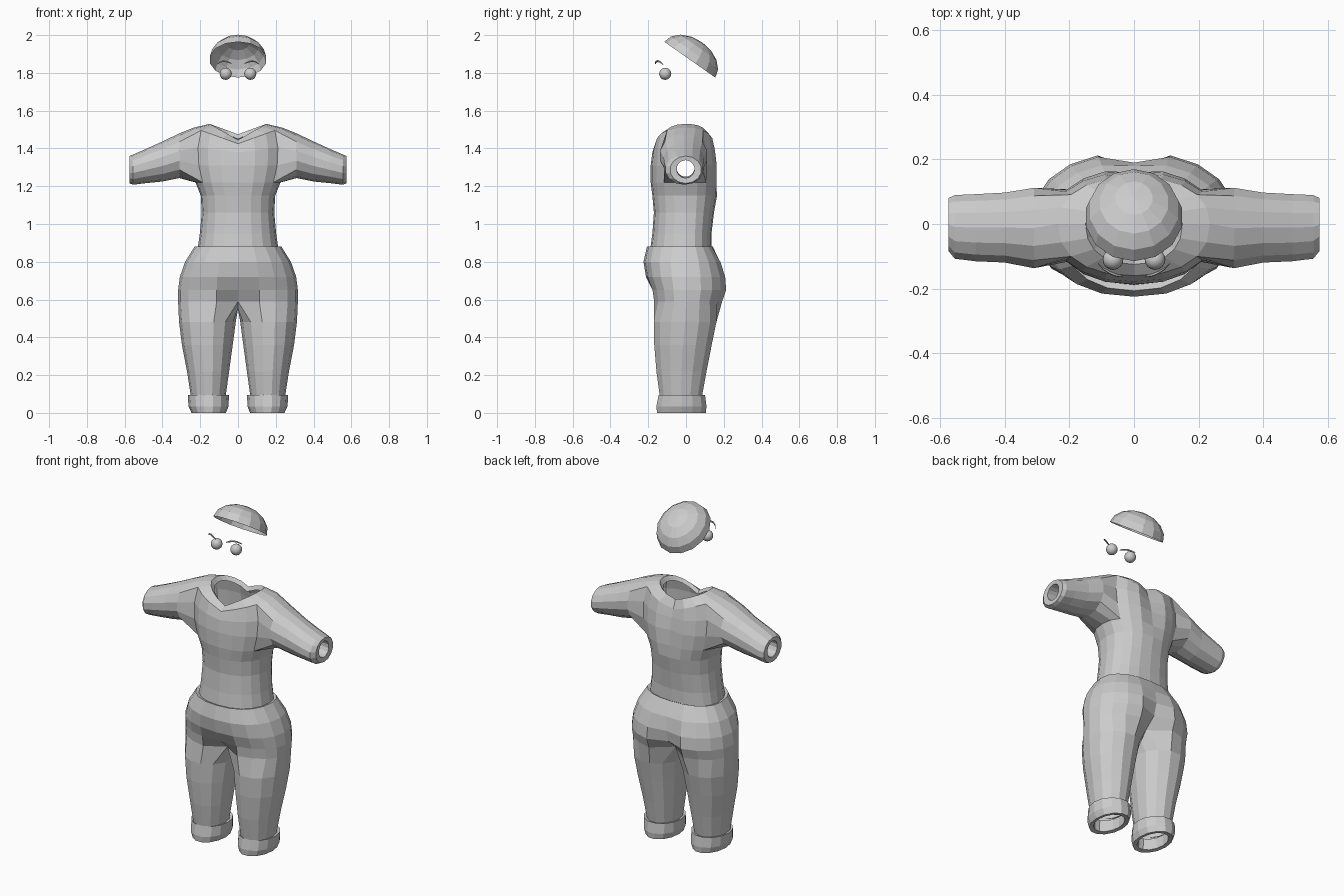
import bpy, bmesh
from math import sin, cos, radians, pi
from mathutils import Matrix, Vector

if "Cube" in bpy.data.objects:
    bpy.data.objects.remove(bpy.data.objects["Cube"])


def finish(name, bm, mirror=False):
    bmesh.ops.recalc_face_normals(bm, faces=bm.faces)
    me = bpy.data.meshes.new(name)
    bm.to_mesh(me)
    bm.free()
    ob = bpy.data.objects.new(name, me)
    bpy.context.collection.objects.link(ob)
    if mirror:
        ob.modifiers.new("Mirror", 'MIRROR').merge_threshold = 0.002
    return ob


def half_ring(bm, z, rx, front, back, front_mid=None, back_mid=None, lift=0, z_back=None):
    """Eleven points from front centre round the +x side to back centre."""
    ring = []
    for i in range(11):
        a = radians(-90 + 18 * i)
        c, s = max(cos(a), 0) ** 0.88, sin(a)
        y = (back if s > 0 else -front) * abs(s) ** 0.88 * (1 if s > 0 else -1)
        if i == 0 and front_mid is not None:
            y = front_mid
        if i == 10 and back_mid is not None:
            y = back_mid
        zz = z_back if z_back is not None and s > 0.1 else z
        top = z + lift
        ring.append(bm.verts.new((0 if i in (0, 10) else rx * c, y, zz + (top - zz) * c)))
    return ring


def oval(bm, n, start, place, u0, u1, v0, v1):
    """Closed n-sided ring; place() turns the 2D point into 3D."""
    cu, cv, ru, rv = (u0 + u1) / 2, (v0 + v1) / 2, (u1 - u0) / 2, (v1 - v0) / 2
    return [bm.verts.new(place(cu + ru * cos(start + 2 * pi * k / n),
                               cv + rv * sin(start + 2 * pi * k / n))) for k in range(n)]


def skin(bm, a, b, closed=False, skip=()):
    n = len(a)
    for i in range(n if closed else n - 1):
        if i not in skip:
            j = (i + 1) % n
            bm.faces.new((a[i], a[j], b[j], b[i]))


# Shirt: torso rings, hem to neck, with an armhole left open for the sleeve
bm = bmesh.new()
torso = [
    half_ring(bm, 0.86, 0.215, -0.19, 0.135),
    half_ring(bm, 0.95, 0.202, -0.178, 0.135),
    half_ring(bm, 1.06, 0.192, -0.17, 0.148),
    half_ring(bm, 1.15, 0.197, -0.178, 0.164),
    half_ring(bm, 1.22, 0.225, -0.187, 0.17, back_mid=0.16),
    half_ring(bm, 1.31, 0.25, -0.187, 0.17, back_mid=0.15),
    half_ring(bm, 1.38, 0.255, -0.178, 0.16, back_mid=0.135, lift=0.03),
    half_ring(bm, 1.425, 0.235, -0.16, 0.145, back_mid=0.12, lift=0.085),
    half_ring(bm, 1.445, 0.15, -0.125, 0.11, back_mid=0.1, lift=0.085, z_back=1.475),
    half_ring(bm, 1.425, 0.132, -0.11, 0.095, back_mid=0.085, lift=0.08, z_back=1.45),
]
for r in range(len(torso) - 1):
    skin(bm, torso[r], torso[r + 1], skip=range(3, 7) if 4 <= r <= 6 else ())
# Sleeve with a turned-in end
loop = (torso[4][3:8] + [torso[5][7], torso[6][7]]
        + torso[7][7:2:-1] + [torso[6][3], torso[5][3]])
for x, y0, y1, z0, z1 in [(0.31, -0.14, 0.115, 1.243, 1.48), (0.40, -0.122, 0.1, 1.225, 1.437),
                          (0.49, -0.118, 0.095, 1.216, 1.396), (0.555, -0.11, 0.092, 1.208, 1.368),
                          (0.575, -0.085, 0.082, 1.215, 1.36), (0.572, -0.05, 0.045, 1.243, 1.338),
                          (0.50, -0.05, 0.045, 1.25, 1.345)]:
    nxt = oval(bm, 14, radians(-90) - 4 * pi / 14, lambda u, v: (x, u, v), y0, y1, z0, z1)
    skin(bm, loop, nxt, closed=True)
    loop = nxt
finish("shirt", bm, mirror=True)

# Trousers: waist and hips
bm = bmesh.new()
hips = [
    half_ring(bm, 0.872, 0.205, -0.185, 0.125),
    half_ring(bm, 0.88, 0.23, -0.207, 0.142),
    half_ring(bm, 0.80, 0.28, -0.225, 0.19, back_mid=0.18),
    half_ring(bm, 0.72, 0.308, -0.212, 0.217, back_mid=0.19),
    half_ring(bm, 0.65, 0.317, -0.185, 0.222, front_mid=-0.165, back_mid=0.17),
    half_ring(bm, 0.59, 0.317, -0.176, 0.20, front_mid=-0.1, back_mid=0.1),
]
for a, b in zip(hips, hips[1:]):
    skin(bm, a, b)
# Leg from hip edge and crotch seam, ending in a folded cuff
loop = hips[-1] + [bm.verts.new((0, y, 0.55)) for y in (0.05, 0, -0.05)]
for z, x0, x1, y0, y1 in [(0.48, 0.012, 0.312, -0.175, 0.165), (0.36, 0.028, 0.297, -0.172, 0.14),
                          (0.22, 0.047, 0.27, -0.16, 0.112), (0.09, 0.065, 0.25, -0.142, 0.088),
                          (0.095, 0.048, 0.266, -0.148, 0.104), (0.035, 0.05, 0.262, -0.16, 0.112),
                          (0.0, 0.064, 0.246, -0.157, 0.108), (0.004, 0.085, 0.226, -0.13, 0.08),
                          (0.07, 0.085, 0.226, -0.125, 0.075)]:
    nxt = oval(bm, 14, -10 * pi / 14, lambda u, v: (u, v, z), x0, x1, y0, y1)
    skin(bm, loop, nxt, closed=True)
    loop = nxt
finish("trousers", bm, mirror=True)

# Hair: tilted half-ellipsoid cap, open underneath
bm = bmesh.new()
bmesh.ops.create_uvsphere(bm, u_segments=14, v_segments=8, radius=1)
bmesh.ops.bisect_plane(bm, geom=bm.verts[:] + bm.edges[:] + bm.faces[:], dist=1e-4,
                       plane_co=(0, 0, 0), plane_no=(0, 0, 1), clear_inner=True)
bm.transform(Matrix.Translation((0, 0.02, 1.87)) @ Matrix.Rotation(radians(-35), 4, 'X')
             @ Matrix.Diagonal((0.152, 0.165, 0.113, 1)))
finish("hair", bm)

for side, label in ((1, "left"), (-1, "right")):
    # Eye
    bm = bmesh.new()
    bmesh.ops.create_uvsphere(bm, u_segments=16, v_segments=10, radius=0.032)
    bm.transform(Matrix.Translation((side * 0.065, -0.11, 1.795)))
    for f in bm.faces:
        f.smooth = True
    finish(label + "_eye", bm)
    # Eyebrow: thin tapered arc
    bm = bmesh.new()
    prev = None
    path = [(0.035, -0.162, 1.85), (0.055, -0.158, 1.859), (0.075, -0.15, 1.863),
            (0.095, -0.138, 1.858), (0.112, -0.122, 1.845)]
    for (x, y, z), r in zip(path, (0.003, 0.005, 0.005, 0.004, 0.002)):
        ring = oval(bm, 6, 0, lambda u, v: (side * x, y + u, z + v), -r, r, -r, r)
        if prev:
            skin(bm, prev, ring, closed=True)
        else:
            bm.faces.new(ring)
        prev = ring
    bm.faces.new(prev)
    finish(label + "_eyebrow", bm)
